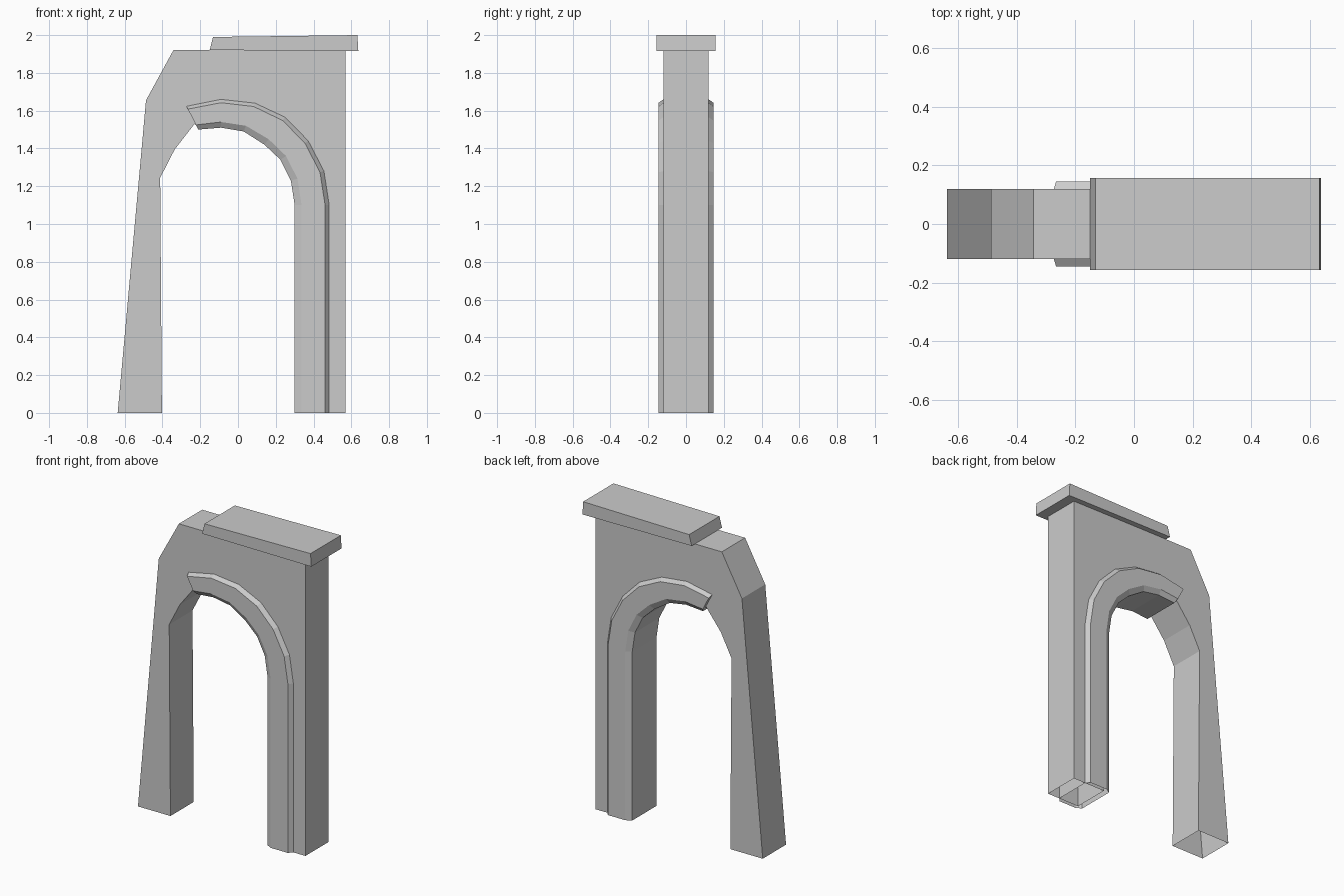
import bpy
import bmesh
from mathutils import Vector

cube = bpy.data.objects.get("Cube")
if cube:
    bpy.data.objects.remove(cube)

stone = bpy.data.materials.new("grey_stone")
stone.use_nodes = True
stone.diffuse_color = (0.6, 0.6, 0.6, 1)
stone.node_tree.nodes["Principled BSDF"].inputs["Base Color"].default_value = (0.6, 0.6, 0.6, 1)


def finish(name, bm, open_base=False):
    bmesh.ops.recalc_face_normals(bm, faces=bm.faces)
    if open_base:
        base = [f for f in bm.faces if all(v.co.z < 0.001 for v in f.verts)]
        bmesh.ops.delete(bm, geom=base, context="FACES")
    mesh = bpy.data.meshes.new(name)
    bm.to_mesh(mesh)
    bm.free()
    mesh.materials.append(stone)
    obj = bpy.data.objects.new(name, mesh)
    bpy.context.collection.objects.link(obj)


def slab(name, outline, half_depth, open_base=False):
    """Extrude an x-z outline evenly to the front and back."""
    bm = bmesh.new()
    rings = [[bm.verts.new((x, y, z)) for x, z in outline] for y in (-half_depth, half_depth)]
    bm.faces.new(rings[0])
    bm.faces.new(rings[1])
    for i in range(len(outline)):
        j = (i + 1) % len(outline)
        bm.faces.new((rings[0][i], rings[0][j], rings[1][j], rings[1][i]))
    finish(name, bm, open_base)


# Inner and outer edges of the surviving arch trim
inner = [(0.30, 0), (0.30, 1.10), (0.28, 1.23), (0.225, 1.34), (0.14, 1.42),
         (0.03, 1.49), (-0.09, 1.51), (-0.21, 1.50)]
outer = [(0.483, 0), (0.483, 1.10), (0.455, 1.28), (0.372, 1.44), (0.25, 1.565),
         (0.09, 1.64), (-0.09, 1.66), (-0.273, 1.623)]


def across(i, t):
    return Vector(inner[i]).lerp(Vector(outer[i]), t)


# Broken wall with its arched opening
hidden_edge = [tuple(across(i, 0.2)) for i in range(len(inner))]
wall = [(-0.637, 0), (-0.487, 1.655), (-0.342, 1.92), (0.57, 1.92), (0.57, 0)]
wall += hidden_edge + [(-0.23, 1.53), (-0.335, 1.395), (-0.412, 1.245), (-0.403, 0)]
slab("broken_wall", wall, 0.12, True)

# Chamfered trim wrapping the opening on both faces
section = [(0, -0.125), (0.2, -0.145), (0.88, -0.145), (1, -0.12)]
section += [(t, -y) for t, y in reversed(section)]
bm = bmesh.new()
rings = []
for i in range(len(inner)):
    points = [(across(i, t), y) for t, y in section]
    rings.append([bm.verts.new((p.x, y, p.y)) for p, y in points])
for a, b in zip(rings, rings[1:]):
    for i in range(len(section)):
        j = (i + 1) % len(section)
        bm.faces.new((a[i], a[j], b[j], b[i]))
bm.faces.new(rings[-1])
finish("arch_trim", bm)

# Overhanging capstone with a chipped end
slab("capstone", [(-0.15, 1.921), (-0.132, 1.99), (0.632, 2.0), (0.637, 1.916)], 0.156)
